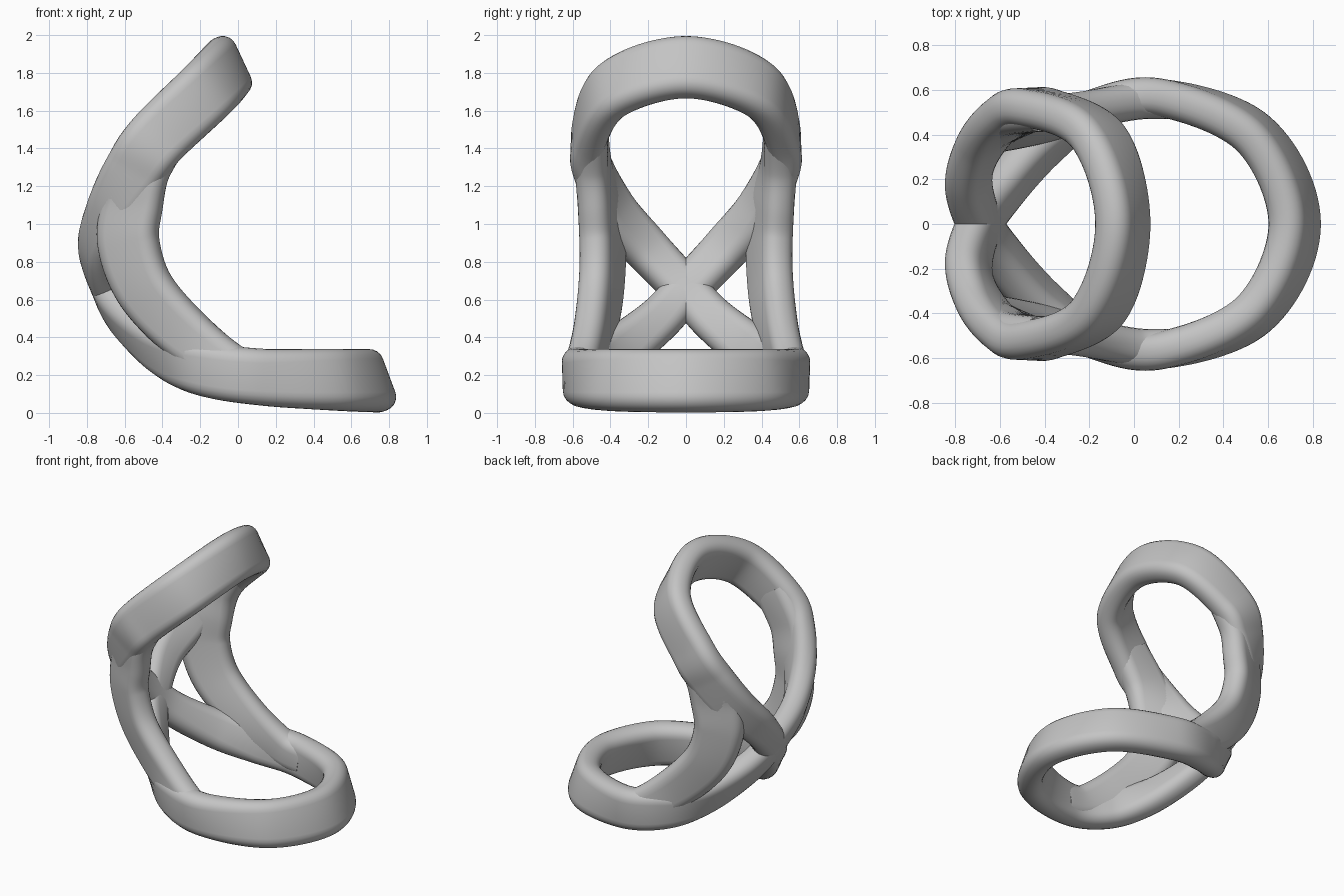
import bpy
import bmesh
import math
from mathutils import Vector

old = bpy.data.objects.get("Cube")
if old:
    bpy.data.objects.remove(old)

grey = bpy.data.materials.new("plain_grey")
grey.use_nodes = True
tone = (0.55, 0.55, 0.55, 1)
grey.diffuse_color = tone
grey.node_tree.nodes["Principled BSDF"].inputs["Base Color"].default_value = tone

THICK = 0.17
ROUND = 0.075


def section(width):
    """Rounded rectangle: across the band, through its thickness."""
    pts = []
    for k, (sx, sy) in enumerate([(1, 1), (-1, 1), (-1, -1), (1, -1)]):
        for i in range(6):
            a = math.pi / 2 * (k + i / 5)
            pts.append((sx * (width / 2 - ROUND) + ROUND * math.cos(a),
                        sy * (THICK / 2 - ROUND) + ROUND * math.sin(a)))
    return pts


def spline(keys, closed, steps=14):
    """Smooth path through keys of (position, outward direction, width)."""
    n = len(keys)
    pick = (lambda i: keys[i % n]) if closed else (lambda i: keys[max(0, min(n - 1, i))])
    out = []
    for i in range(n if closed else n - 1):
        for s in range(steps):
            t = s / steps
            w = ((-t + 2 * t**2 - t**3) / 2, (2 - 5 * t**2 + 3 * t**3) / 2,
                 (t + 4 * t**2 - 3 * t**3) / 2, (t**3 - t**2) / 2)
            ks = [pick(i + j - 1) for j in range(4)]
            pos = sum((k[0] * f for k, f in zip(ks, w)), Vector())
            nor = sum((k[1] * f for k, f in zip(ks, w)), Vector())
            out.append((pos, nor, sum(k[2] * f for k, f in zip(ks, w))))
    if not closed:
        out.append(keys[-1])
    return out


def sweep(name, keys, closed):
    path = spline(keys, closed)
    n = len(path)
    bm = bmesh.new()
    rings = []
    for i, (pos, nor, width) in enumerate(path):
        a = path[(i - 1) % n if closed else max(i - 1, 0)][0]
        b = path[(i + 1) % n if closed else min(i + 1, n - 1)][0]
        tan = (b - a).normalized()
        nor = (nor - tan * nor.dot(tan)).normalized()
        side = tan.cross(nor)
        rings.append([bm.verts.new(pos + side * u + nor * v) for u, v in section(width)])
    m = len(rings[0])
    for i in range(n if closed else n - 1):
        r, q = rings[i], rings[(i + 1) % n]
        for j in range(m):
            bm.faces.new((r[j], r[(j + 1) % m], q[(j + 1) % m], q[j]))
    if not closed:
        bm.faces.new(rings[0])
        bm.faces.new(rings[-1])
    bmesh.ops.recalc_face_normals(bm, faces=bm.faces)
    mesh = bpy.data.meshes.new(name)
    bm.to_mesh(mesh)
    bm.free()
    mesh.materials.append(grey)
    obj = bpy.data.objects.new(name, mesh)
    bpy.context.collection.objects.link(obj)
    bpy.ops.object.select_all(action="DESELECT")
    obj.select_set(True)
    bpy.context.view_layer.objects.active = obj
    bpy.ops.object.shade_smooth_by_angle(angle=math.radians(40))


def key(pos, nor, width=0.34):
    return Vector(pos), Vector(nor).normalized(), width


def mirror(keys):
    flip = Vector((1, -1, 1))
    return [(p * flip, d * flip, w) for p, d, w in keys]


# Figure-eight band: quarter paths on the left side
top = key((-0.05, 0, 1.83), (0.9, 0, 0.42))
upper = [
    key((-0.16, 0.39, 1.71), (0.6, 0.72, 0.35)),
    key((-0.43, 0.52, 1.45), (0, 1, 0), 0.33),
    key((-0.55, 0.49, 1.28), (-0.2, 0.97, -0.06), 0.32),
    key((-0.67, 0.38, 1.06), (-0.62, 0.75, -0.2), 0.29),
    key((-0.74, 0.2, 0.86), (-0.88, 0.4, -0.27), 0.25),
]
crossing = key((-0.69, 0, 0.65), (-0.93, 0, -0.38), 0.23)
lower = [
    key((-0.59, 0.15, 0.49), (-0.82, 0.35, -0.45), 0.24),
    key((-0.4, 0.36, 0.325), (-0.55, 0.7, -0.42), 0.27),
    key((-0.18, 0.51, 0.235), (-0.25, 0.95, -0.15), 0.29),
    key((0.12, 0.565, 0.19), (0, 1, 0), 0.3),
    key((0.54, 0.4, 0.175), (0.66, 0.7, 0.24), 0.33),
]
bottom = key((0.72, 0, 0.17), (0.94, 0, 0.35))
sweep("figure_eight_band",
      [top] + upper + [crossing] + mirror(lower) + [bottom]
      + lower[::-1] + [crossing] + mirror(upper)[::-1], True)

# Side struts joining the upper and lower loops, ends buried in the band
strut = [
    key((-0.37, 0.5, 1.52), (0, 1, 0), 0.29),
    key((-0.51, 0.49, 1.3), (-0.15, 0.98, 0), 0.31),
    key((-0.56, 0.455, 1.1), (-0.38, 0.92, 0), 0.33),
    key((-0.58, 0.44, 0.9), (-0.43, 0.9, 0), 0.34),
    key((-0.49, 0.45, 0.65), (-0.35, 0.9, -0.2), 0.32),
    key((-0.27, 0.49, 0.41), (-0.2, 0.95, -0.2), 0.29),
    key((-0.02, 0.55, 0.23), (-0.05, 1, 0), 0.25),
    key((0.16, 0.555, 0.19), (0, 1, 0), 0.24),
]
sweep("left_strut", strut, False)
sweep("right_strut", mirror(strut), False)
